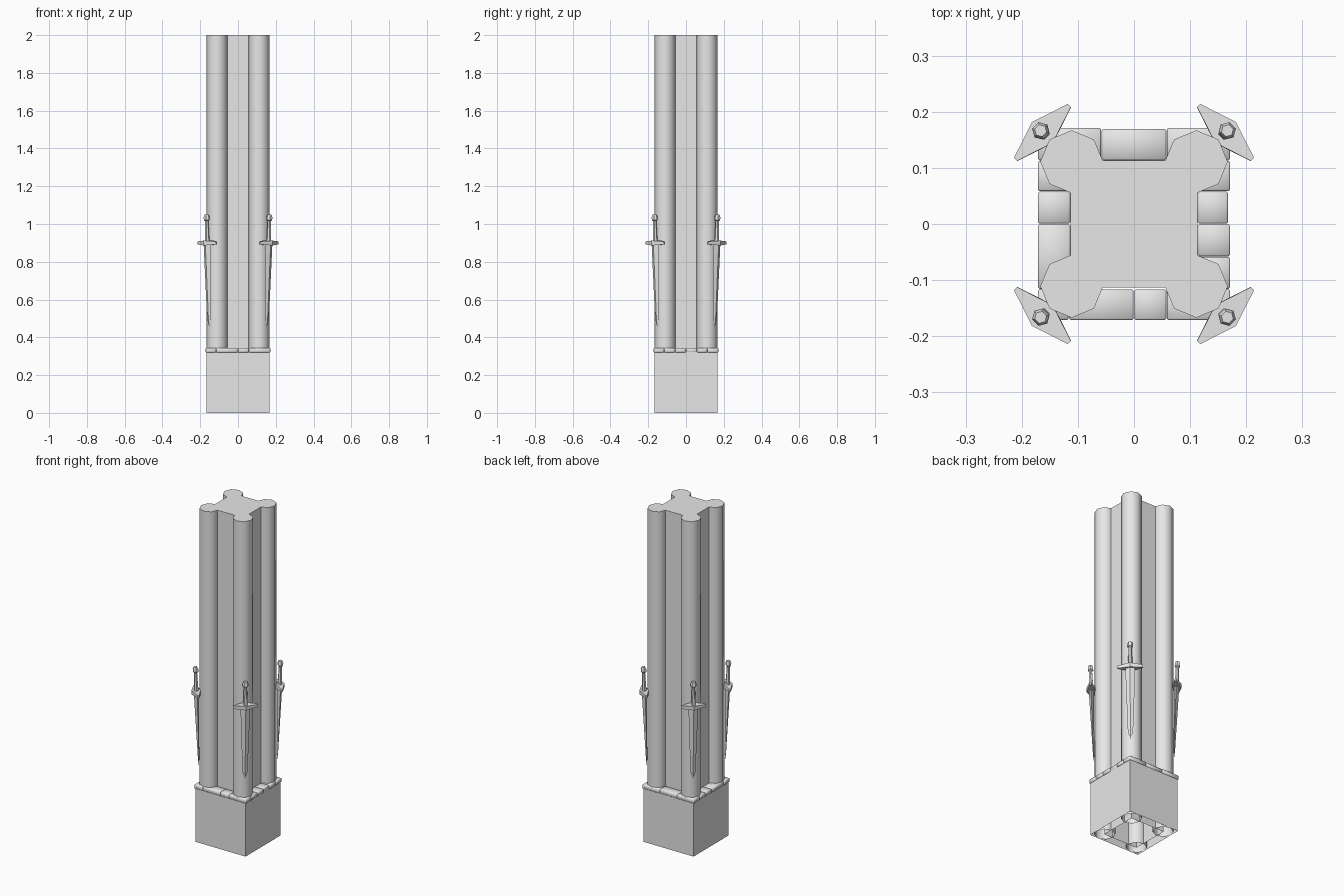
import bpy, bmesh, math
from mathutils import Matrix, Vector

cube = bpy.data.objects.get("Cube")
if cube:
    bpy.data.objects.remove(cube, do_unlink=True)

stone = bpy.data.materials.new("grey_stone")
stone.use_nodes = True
grey = (0.8, 0.8, 0.8, 1)
stone.diffuse_color = grey
stone.node_tree.nodes["Principled BSDF"].inputs["Base Color"].default_value = grey


def finish(name, bm, smooth=None):
    bmesh.ops.recalc_face_normals(bm, faces=bm.faces)
    me = bpy.data.meshes.new(name)
    bm.to_mesh(me)
    bm.free()
    me.materials.append(stone)
    if smooth:
        me.shade_smooth()
        me.set_sharp_from_angle(angle=math.radians(smooth))
    ob = bpy.data.objects.new(name, me)
    bpy.context.collection.objects.link(ob)
    return ob


def loft(bm, rings, bottom=True, top=True):
    """Skin a list of equal-length point rings, with optional end caps."""
    rows = [[bm.verts.new(p) for p in ring] for ring in rings]
    n = len(rows[0])
    for a, b in zip(rows, rows[1:]):
        for i in range(n):
            j = (i + 1) % n
            bm.faces.new((a[i], a[j], b[j], b[i]))
    if bottom:
        bm.faces.new(rows[0][::-1])
    if top:
        bm.faces.new(rows[-1])


def circle(r, z, n, cx=0, cy=0):
    return [(cx + r * math.cos(math.tau * i / n), cy + r * math.sin(math.tau * i / n), z)
            for i in range(n)]


def square(h, z):
    return [(-h, -h, z), (h, -h, z), (h, h, z), (-h, h, z)]


def diamond(a, b, z):
    return [(a, 0, z), (0, b, z), (-a, 0, z), (0, -b, z)]


corners = [("front_left", 1, -1), ("front_right", -1, -1),
           ("back_left", 1, 1), ("back_right", -1, 1)]

# Hollow plinth and pillar core, open underneath
bm = bmesh.new()
loft(bm, [square(0.167, 0), square(0.167, 0.325)], False, False)
finish("plinth", bm)
bm = bmesh.new()
loft(bm, [square(0.113, 0), square(0.113, 2)], False)
finish("pillar_core", bm)

# Round corner shafts
for name, sx, sy in corners:
    bm = bmesh.new()
    loft(bm, [circle(0.056, z, 8, sx * 0.111, sy * 0.111) for z in (0, 2)], False)
    finish(name + "_shaft", bm, 50)

# Ledge stones: x range, y range
E, I, Q, H = 0.172, 0.113, 0.116, 0.058
ledge = {
    "front": [(-E, -Q, -E, -Q), (-Q, 0, -E, -Q), (0, H, -E, -Q), (H, E, -E, -Q)],
    "left": [(I, E, -Q, -H), (I, E, -H, 0), (I, 0.168, 0, H), (I, E, H, I)],
    "back": [(-E, -H, I, E), (-H, H, I, 0.17), (H, E, I, E)],
    "right": [(-E, -I, H, I), (-E, -I, 0, H), (-E, -I, -Q, 0)],
}
for side, stones in ledge.items():
    for k, (x0, x1, y0, y1) in enumerate(stones):
        bm = bmesh.new()
        size = Matrix.Diagonal((x1 - x0 - 0.001, y1 - y0 - 0.001, 0.024, 1))
        place = Matrix.Translation(((x0 + x1) / 2, (y0 + y1) / 2, 0.332))
        bmesh.ops.create_cube(bm, size=1, matrix=place @ size)
        bmesh.ops.bevel(bm, geom=bm.edges[:], offset=0.003, segments=1,
                        affect='EDGES', profile=0.5)
        finish(f"{side}_ledge_stone_{k + 1}", bm, 60)

# Swords leaning on the corner shafts; local x runs along the guard
guard = [(-0.068, -0.004), (0, -0.026), (0.068, -0.004),
         (0.068, 0.004), (0, 0.026), (-0.068, 0.004)]
for name, sx, sy in corners:
    out = Vector((sx, sy, 0)).normalized()
    turn = Matrix.Rotation(math.atan2(out.y, out.x) - math.pi / 2, 4, 'Z')
    pose = Matrix.Translation(out * 0.2305 + Vector((0, 0, 0.9))) @ turn \
        @ Matrix.Rotation(-0.032, 4, 'X')

    bm = bmesh.new()
    loft(bm, [diamond(0.001, 0.001, -0.44), diamond(0.014, 0.004, -0.40),
              diamond(0.027, 0.014, -0.005)])
    finish(name + "_sword_blade", bm).matrix_world = pose

    bm = bmesh.new()
    loft(bm, [[(x, y, z * (1.3 if x == 0 else 0.8)) for x, y in guard]
              for z in (-0.01, 0.01)])
    finish(name + "_sword_guard", bm).matrix_world = pose

    bm = bmesh.new()
    loft(bm, [circle(r, z, 6) for r, z in
              ((0.013, 0.005), (0.009, 0.115), (0.016, 0.122), (0.016, 0.138), (0.011, 0.15))])
    finish(name + "_sword_grip", bm, 40).matrix_world = pose
